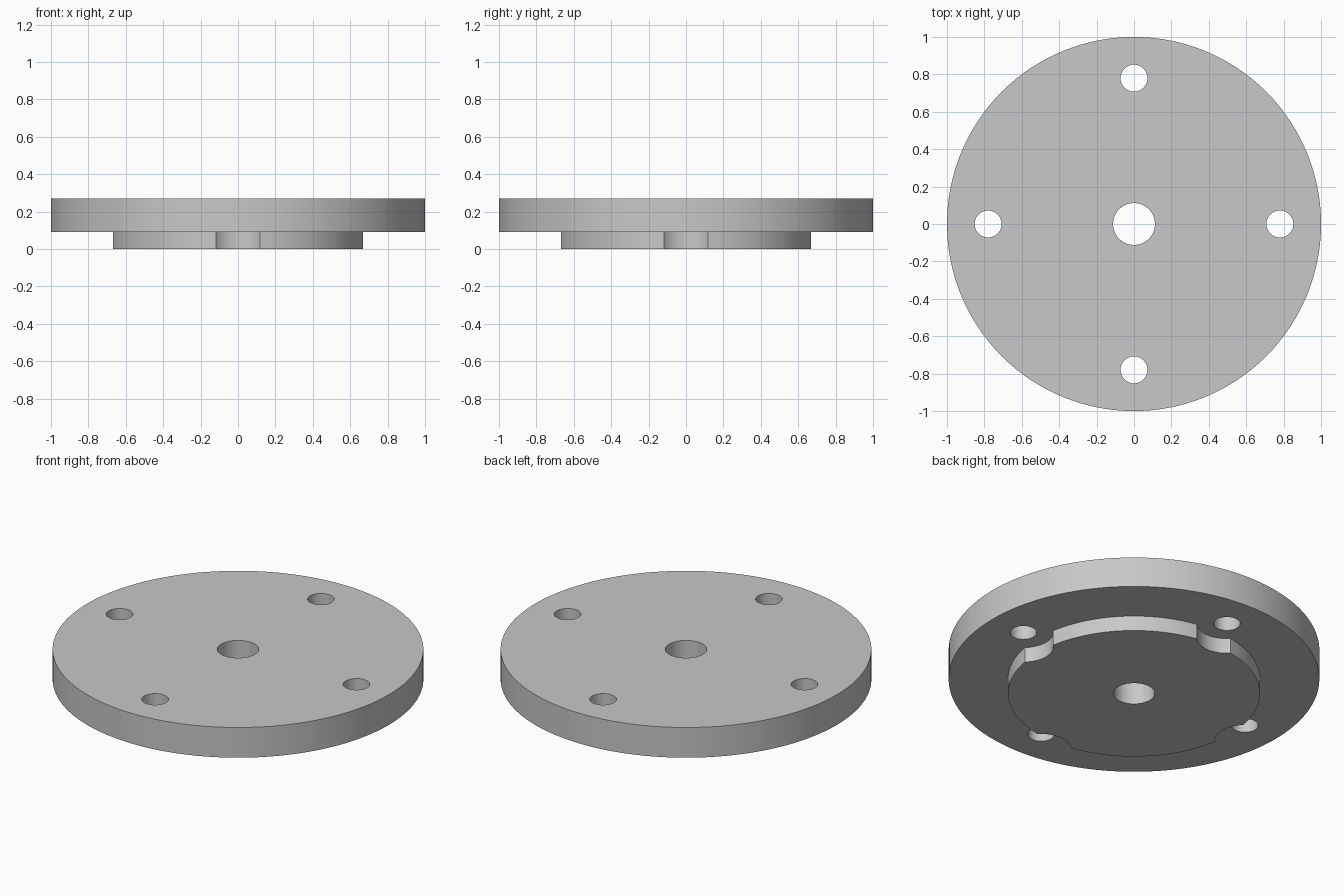
import bpy
import bmesh
from math import acos, atan2, cos, pi, sin, radians

if "Cube" in bpy.data.objects:
    bpy.data.objects.remove(bpy.data.objects["Cube"], do_unlink=True)

DISC_R, BOSS_R, BORE_R = 1.0, 0.68, 0.112
BOLT_CIRCLE, BOLT_R, NOTCH_R = 0.78, 0.072, 0.162
BOSS_H, TOTAL_H = 0.09, 0.27

grey = bpy.data.materials.new("light grey metal")
grey.use_nodes = True
colour = (0.58, 0.58, 0.58, 1)
grey.diffuse_color = colour
grey.node_tree.nodes["Principled BSDF"].inputs["Base Color"].default_value = colour


def arc(cx, cy, r, start, end, steps):
    """Points along an arc, both ends included."""
    angles = [start + (end - start) * i / steps for i in range(steps + 1)]
    return [(cx + r * cos(a), cy + r * sin(a)) for a in angles]


def circle(cx, cy, r, steps):
    return arc(cx, cy, r, 0, 2 * pi, steps)[:-1]


def plate(name, loops, z0, z1):
    """Solid made from an outline with holes, extruded between two heights."""
    curve = bpy.data.curves.new(name, "CURVE")
    curve.dimensions = "2D"
    curve.fill_mode = "BOTH"
    curve.extrude = (z1 - z0) / 2
    for loop in loops:
        spline = curve.splines.new("POLY")
        spline.points.add(len(loop) - 1)
        for point, (x, y) in zip(spline.points, loop):
            point.co = (x, y, 0, 1)
        spline.use_cyclic_u = True
    obj = bpy.data.objects.new(name, curve)
    bpy.context.collection.objects.link(obj)
    bpy.ops.object.select_all(action="DESELECT")
    obj.select_set(True)
    bpy.context.view_layer.objects.active = obj
    bpy.ops.object.convert(target="MESH")
    obj = bpy.context.object

    # Weld caps to walls and lift into place
    bm = bmesh.new()
    bm.from_mesh(obj.data)
    bmesh.ops.remove_doubles(bm, verts=bm.verts, dist=0.0001)
    bmesh.ops.recalc_face_normals(bm, faces=bm.faces)
    bmesh.ops.translate(bm, verts=bm.verts, vec=(0, 0, (z0 + z1) / 2))
    bm.to_mesh(obj.data)
    bm.free()
    obj.data.materials.clear()
    obj.data.materials.append(grey)
    bpy.ops.object.shade_smooth_by_angle(angle=radians(30))
    return obj


quarters = [i * pi / 2 for i in range(4)]
bore = circle(0, 0, BORE_R, 64)

# Flange disc with centre bore and four bolt holes
bolt_holes = [circle(BOLT_CIRCLE * cos(a), BOLT_CIRCLE * sin(a), BOLT_R, 48)
              for a in quarters]
plate("flange_disc", [circle(0, 0, DISC_R, 128), bore] + bolt_holes, BOSS_H, TOTAL_H)

# Locating boss underneath, scalloped around each bolt hole
half = acos((BOSS_R**2 + BOLT_CIRCLE**2 - NOTCH_R**2) / (2 * BOSS_R * BOLT_CIRCLE))
sweep = atan2(BOSS_R * sin(half), BOLT_CIRCLE - BOSS_R * cos(half))
outline = []
for a in quarters:
    cx, cy = BOLT_CIRCLE * cos(a), BOLT_CIRCLE * sin(a)
    outline += arc(cx, cy, NOTCH_R, a + pi + sweep, a + pi - sweep, 20)
    outline += arc(0, 0, BOSS_R, a + half, a + pi / 2 - half, 28)[1:-1]
plate("locating_boss", [outline, bore], 0, BOSS_H)
